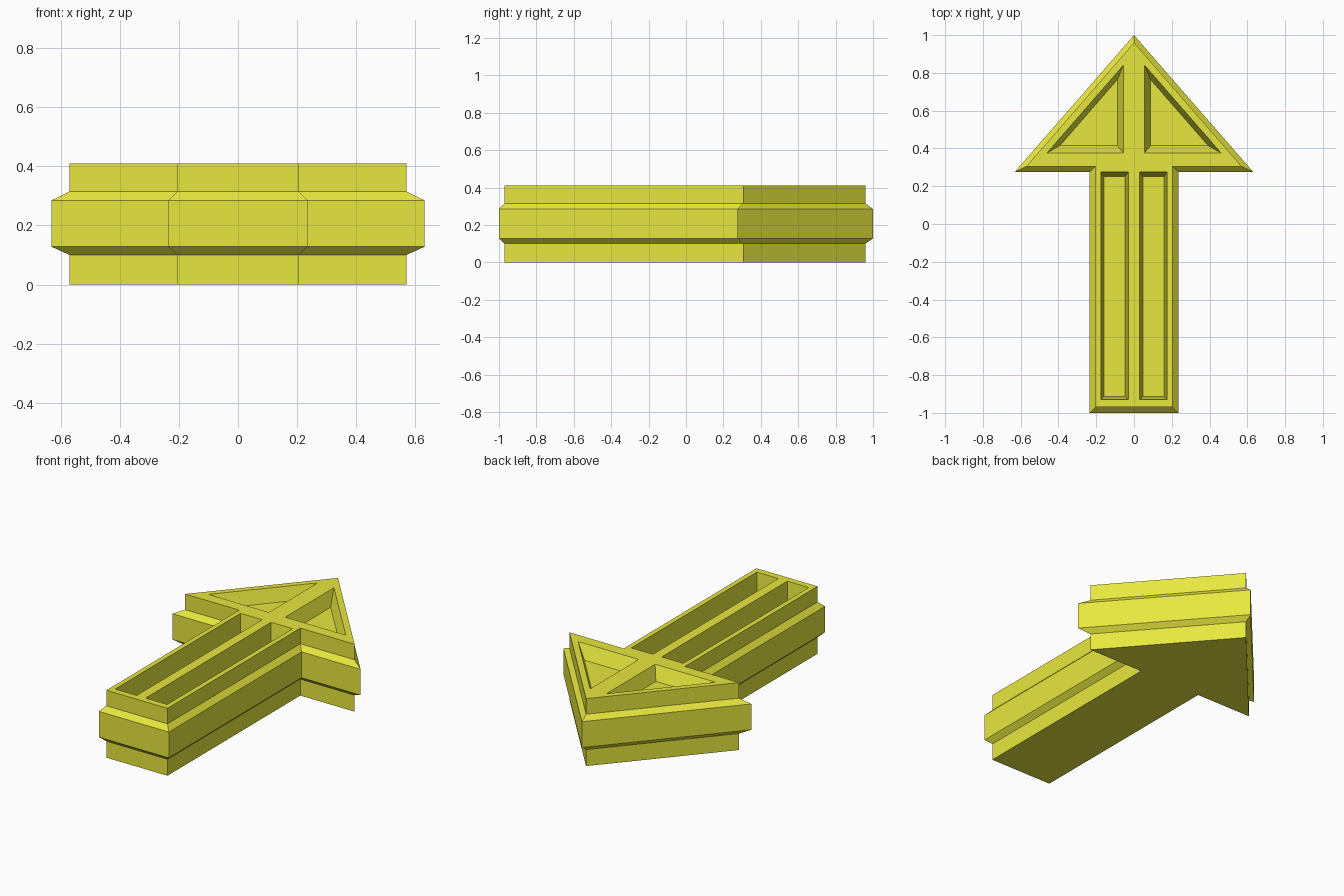
import bpy, bmesh

if "Cube" in bpy.data.objects:
    bpy.data.objects.remove(bpy.data.objects["Cube"])

yellow = bpy.data.materials.new("yellow_paint")
yellow.diffuse_color = (0.8, 0.8, 0.05, 1)
yellow.use_nodes = True
yellow.node_tree.nodes["Principled BSDF"].inputs["Base Color"].default_value = yellow.diffuse_color


def mirror_outline(half):
    """Close a right-hand half outline by mirroring it across x = 0."""
    return half + [(-x, y) for x, y in reversed(half) if x > 0]


def loft(name, layers):
    """Skin a stack of (outline, z) layers with flat ends."""
    bm = bmesh.new()
    rings = [[bm.verts.new((x, y, z)) for x, y in outline] for outline, z in layers]
    for low, high in zip(rings, rings[1:]):
        for i in range(len(low)):
            j = (i + 1) % len(low)
            bm.faces.new((low[i], low[j], high[j], high[i]))
    bm.faces.new(rings[0])
    bm.faces.new(rings[-1])
    bmesh.ops.recalc_face_normals(bm, faces=bm.faces)
    mesh = bpy.data.meshes.new(name)
    bm.to_mesh(mesh)
    bm.free()
    obj = bpy.data.objects.new(name, mesh)
    bpy.context.collection.objects.link(obj)
    obj.data.materials.append(yellow)
    return obj


TOP = 0.41

# Arrow body with a wider bevelled band around its middle
inner = mirror_outline([(0.205, -0.97), (0.205, 0.305), (0.57, 0.305), (0, 0.96)])
outer = mirror_outline([(0.235, -1.0), (0.235, 0.275), (0.632, 0.275), (0, 1.0)])
arrow = loft("arrow_body", [(inner, 0), (inner, 0.10), (outer, 0.128),
                            (outer, 0.285), (inner, 0.315), (inner, TOP)])

# Tapered pockets: rim outline, floor outline, depth
pockets = {
    "shaft_pocket": ([(0.03, -0.93), (0.175, -0.93), (0.175, 0.275), (0.03, 0.275)],
                     [(0.047, -0.912), (0.16, -0.912), (0.16, 0.252), (0.047, 0.252)], 0.20),
    "head_pocket": ([(0.055, 0.375), (0.462, 0.375), (0.055, 0.842)],
                    [(0.088, 0.415), (0.392, 0.415), (0.088, 0.764)], 0.08),
}
cutters = []
for name, (rim, floor, depth) in pockets.items():
    for side, sx in (("right", 1), ("left", -1)):
        flip = lambda pts: [(x * sx, y) for x, y in pts]
        cutter = loft(f"{name}_{side}_cutter", [(flip(floor), TOP - depth),
                                                (flip(rim), TOP), (flip(rim), TOP + 0.1)])
        cutter.hide_render = True
        cut = arrow.modifiers.new(name, "BOOLEAN")
        cut.operation = "DIFFERENCE"
        cut.solver = "EXACT"
        cut.object = cutter
        cutters.append(cutter)

# Apply the cuts and clear the cutters away
bpy.context.view_layer.update()
deps = bpy.context.evaluated_depsgraph_get()
carved = bpy.data.meshes.new_from_object(arrow.evaluated_get(deps))
arrow.modifiers.clear()
arrow.data = carved
for cutter in cutters:
    bpy.data.objects.remove(cutter)
